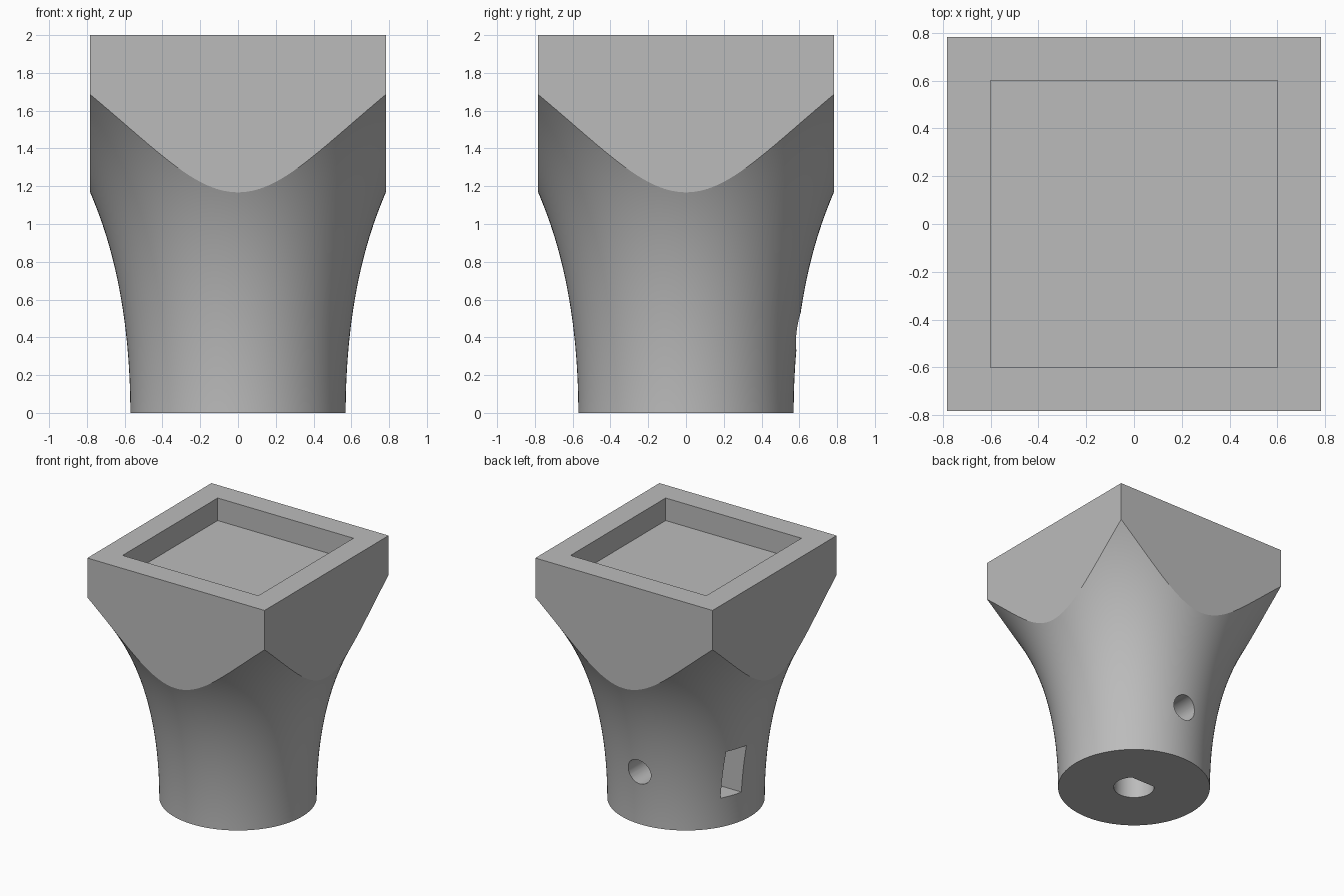
import bpy, bmesh, math
from mathutils import Matrix

if "Cube" in bpy.data.objects:
    bpy.data.objects.remove(bpy.data.objects["Cube"])

HALF = 0.783   # half width of the square head
SEGS = 128

grey = bpy.data.materials.new("light_grey")
colour = (0.5, 0.5, 0.5, 1)
grey.diffuse_color = colour
grey.use_nodes = True
grey.node_tree.nodes["Principled BSDF"].inputs["Base Color"].default_value = colour


def make_object(name, bm):
    bmesh.ops.recalc_face_normals(bm, faces=bm.faces)
    mesh = bpy.data.meshes.new(name)
    bm.to_mesh(mesh)
    bm.free()
    mesh.materials.append(grey)
    obj = bpy.data.objects.new(name, mesh)
    bpy.context.collection.objects.link(obj)
    return obj


def box(name, low, high):
    bm = bmesh.new()
    bmesh.ops.create_cube(bm, size=1)
    for v in bm.verts:
        v.co = [(a + b) / 2 + c * (b - a) for a, b, c in zip(low, high, v.co)]
    return make_object(name, bm)


def lathe(name, profile):
    bm = bmesh.new()
    rings = []
    for r, z in profile:
        rings.append([bm.verts.new((r * math.cos(t), r * math.sin(t), z))
                      for t in (2 * math.pi * i / SEGS for i in range(SEGS))])
    for lower, upper in zip(rings, rings[1:]):
        for i in range(SEGS):
            j = (i + 1) % SEGS
            bm.faces.new((lower[i], lower[j], upper[j], upper[i]))
    bm.faces.new(rings[0])
    bm.faces.new(rings[-1])
    return make_object(name, bm)


def cut(target, cutter, operation="DIFFERENCE"):
    mod = target.modifiers.new(cutter.name, "BOOLEAN")
    mod.operation = operation
    mod.solver = "EXACT"
    mod.object = cutter
    bpy.context.view_layer.objects.active = target
    bpy.ops.object.modifier_apply(modifier=mod.name)
    bpy.data.objects.remove(cutter)


# Flared round body, trimmed by the square head
flare = [(0.57 + 0.126 * z ** 2 + 0.0222 * z ** 4, z)
         for z in (1.8 * i / 45 for i in range(46))]
knob = lathe("knob_body", flare + [(1.25, 2.1)])
cut(knob, box("square_trim", (-HALF, -HALF, -0.1), (HALF, HALF, 2)), "INTERSECT")

# Square recess in the top
cut(knob, box("top_recess", (-0.6, -0.6, 1.82), (0.6, 0.6, 2.2)))

# D-shaped shaft bore in the base
bore = lathe("shaft_bore", [(0.152, -0.1), (0.152, 0.8)])
cut(bore, box("bore_flat", (-0.3, 0.105, -0.2), (0.3, 0.3, 1)))
cut(knob, bore)

# Set screw hole through the back wall
screw = bmesh.new()
bmesh.ops.create_cone(screw, cap_ends=True, segments=48, radius1=0.1, radius2=0.1, depth=0.8,
                      matrix=Matrix.Translation((0, 0.4, 0.43)) @ Matrix.Rotation(math.pi / 2, 4, "X"))
cut(knob, make_object("screw_hole", screw))

# Nut slot entering from the side
cut(knob, box("nut_slot", (-0.9, 0.11, 0.235), (0.19, 0.283, 0.62)))

# Smooth shading with crisp edges
bpy.ops.object.select_all(action="DESELECT")
knob.select_set(True)
bpy.context.view_layer.objects.active = knob
bpy.ops.object.shade_smooth_by_angle(angle=math.radians(20))
